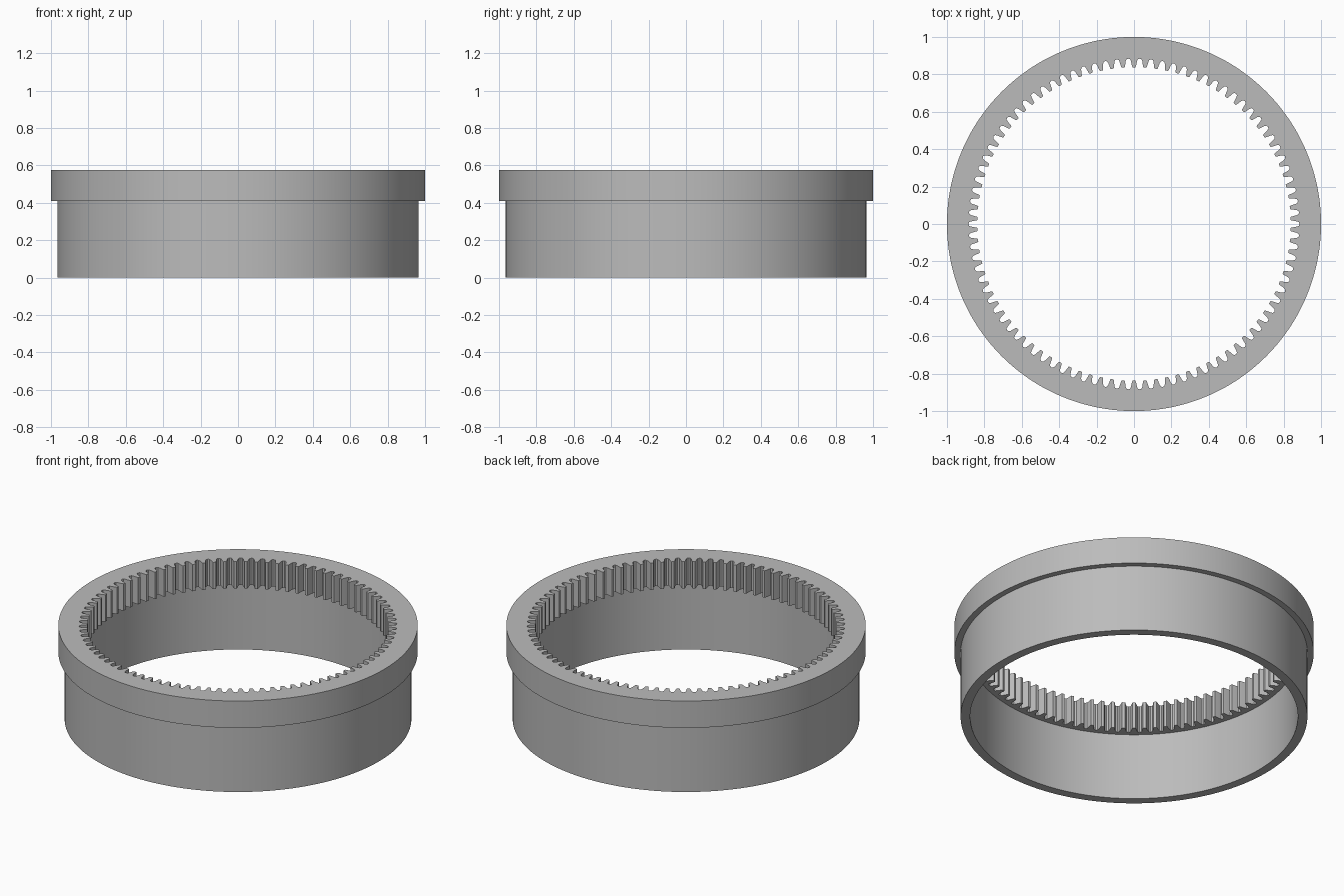
import bpy, bmesh
from math import sin, cos, tau

cube = bpy.data.objects.get("Cube")
if cube:
    bpy.data.objects.remove(cube)

TEETH = 90
STEP = tau / TEETH
TOP, LEDGE = 0.575, 0.41
FLANGE_R, WALL_R, BORE_R = 1.0, 0.965, 0.912
ROOT_R, TIP_R = 0.885, 0.838

steel = bpy.data.materials.new("grey steel")
steel.use_nodes = True
grey = (0.5, 0.5, 0.5, 1)
steel.diffuse_color = grey
steel.node_tree.nodes["Principled BSDF"].inputs["Base Color"].default_value = grey

# One tooth pitch: (fraction of pitch from tooth centre, radius)
PITCH = [(-0.5, ROOT_R), (-0.34, ROOT_R - 0.004), (-0.27, ROOT_R - 0.014),
         (-0.17, TIP_R + 0.004), (-0.13, TIP_R), (0.13, TIP_R),
         (0.17, TIP_R + 0.004), (0.27, ROOT_R - 0.014), (0.34, ROOT_R - 0.004)]


def ring(bm, radius, z):
    """Loop of vertices matching the tooth pitch; radius None follows the teeth."""
    verts = []
    for i in range(TEETH):
        for frac, r in PITCH:
            a = tau / 4 + (i + frac) * STEP
            rad = radius or r
            verts.append(bm.verts.new((rad * cos(a), rad * sin(a), z)))
    return verts


# Stepped section swept round the axis, with the toothed edge as two of its loops
bm = bmesh.new()
section = [(BORE_R, 0), (WALL_R, 0), (WALL_R, LEDGE), (FLANGE_R, LEDGE),
           (FLANGE_R, TOP), (None, TOP), (None, LEDGE), (BORE_R, LEDGE)]
loops = [ring(bm, r, z) for r, z in section]
for a, b in zip(loops, loops[1:] + loops[:1]):
    for i in range(len(a)):
        j = (i + 1) % len(a)
        bm.faces.new((a[i], a[j], b[j], b[i]))
bmesh.ops.recalc_face_normals(bm, faces=bm.faces)
mesh = bpy.data.meshes.new("internal_ring_gear")
bm.to_mesh(mesh)
bm.free()
mesh.materials.append(steel)
gear = bpy.data.objects.new("internal_ring_gear", mesh)
bpy.context.collection.objects.link(gear)

bpy.ops.object.select_all(action="DESELECT")
gear.select_set(True)
bpy.context.view_layer.objects.active = gear
bpy.ops.object.shade_smooth_by_angle(angle=0.45)
